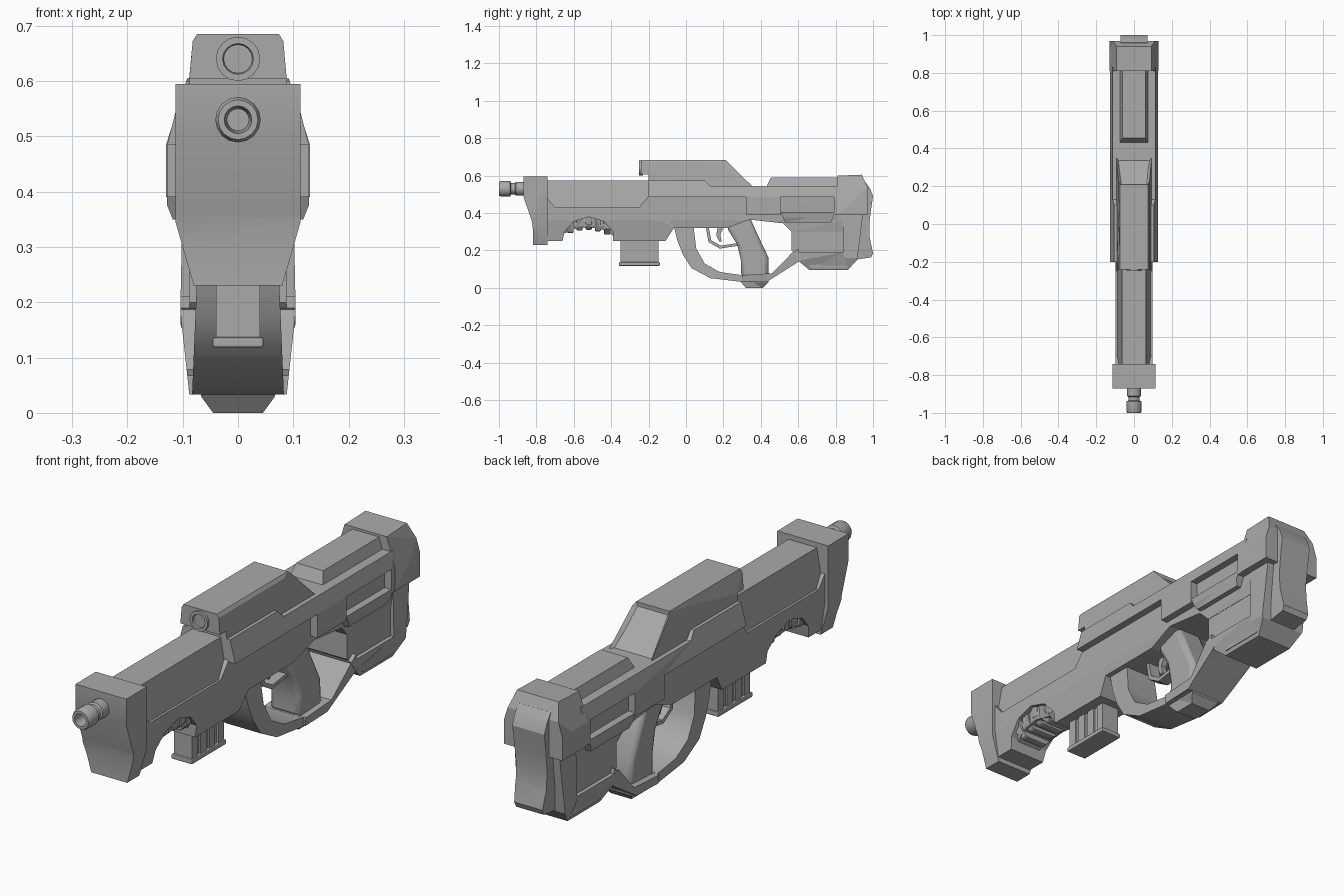
import bpy, bmesh, math
from mathutils import Vector

grey = bpy.data.materials.new("gunmetal_grey")
grey.diffuse_color = (0.40, 0.40, 0.40, 1)


def finish(name, bm, smooth=0, bevel=0):
    me = bpy.data.meshes.new(name)
    bmesh.ops.recalc_face_normals(bm, faces=bm.faces)
    bm.to_mesh(me)
    bm.free()
    me.materials.append(grey)
    ob = bpy.data.objects.new(name, me)
    bpy.context.collection.objects.link(ob)
    if bevel:
        m = ob.modifiers.new("bevel", 'BEVEL')
        m.width, m.segments, m.limit_method = bevel, 2, 'ANGLE'
        m.angle_limit = math.radians(40)
    if smooth:
        bpy.ops.object.select_all(action='DESELECT')
        ob.select_set(True)
        bpy.context.view_layer.objects.active = ob
        bpy.ops.object.shade_smooth_by_angle(angle=math.radians(smooth))
    return ob


def width_at(z, widths):
    """Half width at height z, interpolated between (z, w) stops."""
    if z <= widths[0][0]:
        return widths[0][1]
    for (z0, w0), (z1, w1) in zip(widths, widths[1:]):
        if z <= z1:
            return w0 + (w1 - w0) * (z - z0) / (z1 - z0)
    return widths[-1][1]


def slab(name, outline, widths, smooth=0, bevel=0, inset=None):
    """Side outline (y, z) extruded across x, its width following height."""
    if not isinstance(widths, list):
        widths = [(0, widths)]
    bm = bmesh.new()
    face = bm.faces.new([bm.verts.new((-1, y, z)) for y, z in outline])
    ext = bmesh.ops.extrude_face_region(bm, geom=[face])
    for v in ext["geom"]:
        if isinstance(v, bmesh.types.BMVert):
            v.co.x = 1
    bmesh.ops.recalc_face_normals(bm, faces=bm.faces)
    bmesh.ops.triangulate(bm, faces=bm.faces[:])
    for z, _ in widths:
        bmesh.ops.bisect_plane(bm, geom=bm.verts[:] + bm.edges[:] + bm.faces[:], dist=1e-5,
                               plane_co=(0, 0, z), plane_no=(0, 0, 1))
    for v in bm.verts:
        v.co.x = math.copysign(width_at(v.co.z, widths), v.co.x)
    bmesh.ops.dissolve_limit(bm, angle_limit=math.radians(0.5), verts=bm.verts[:], edges=bm.edges[:])
    if inset:
        bm.normal_update()
        d = Vector(inset).normalized()
        picked = [f for f in bm.faces if f.normal.dot(d) > 0.95]
        bmesh.ops.inset_region(bm, faces=picked, thickness=0.014, depth=-0.012)
    return finish(name, bm, smooth, bevel)


def box(name, y0, y1, z0, z1, w, x=0, bevel=0):
    ob = slab(name, [(y0, z0), (y1, z0), (y1, z1), (y0, z1)], w, bevel=bevel)
    ob.location.x = x
    return ob


def lathe(name, profile, z, sides=16):
    """Profile of (y, radius) spun around a lengthwise axis at height z."""
    bm = bmesh.new()
    vs = [bm.verts.new((0, y, z + r)) for y, r in profile]
    es = [bm.edges.new(p) for p in zip(vs, vs[1:])]
    bmesh.ops.spin(bm, geom=vs + es, cent=(0, 0, z), axis=(0, 1, 0),
                   angle=math.tau, steps=sides, use_merge=True)
    bmesh.ops.remove_doubles(bm, verts=bm.verts, dist=1e-5)
    return finish(name, bm, smooth=35)


# Barrel tip with a hollow bore
lathe("muzzle", [(-0.86, 0.037), (-0.91, 0.037), (-0.915, 0.03), (-0.935, 0.03), (-0.94, 0.041),
                 (-0.99, 0.041), (-1.0, 0.036), (-1.0, 0.025), (-0.93, 0.02), (-0.93, 0)], 0.53)

# Front block
slab("front_block", [(-0.87, 0.595), (-0.87, 0.49), (-0.825, 0.36), (-0.817, 0.3), (-0.817, 0.23),
                     (-0.74, 0.23), (-0.74, 0.595)],
     [(0.23, 0.08), (0.345, 0.113), (0.6, 0.113)], smooth=25)

# Long lower body, arched over the fore grip
slab("lower_body", [(-0.75, 0.25), (-0.66, 0.25), (-0.65, 0.3), (-0.6, 0.355), (-0.52, 0.38),
                    (-0.44, 0.355), (-0.39, 0.3), (-0.39, 0.25), (-0.11, 0.25), (-0.065, 0.32),
                    (0.22, 0.32), (0.34, 0.365), (0.52, 0.345), (0.565, 0.3), (0.85, 0.3),
                    (0.85, 0.54), (-0.2, 0.54), (-0.2, 0.49), (-0.25, 0.43), (-0.7, 0.43), (-0.75, 0.49)],
     [(0.25, 0.082), (0.36, 0.098), (0.54, 0.098)])
slab("fore_top", [(-0.75, 0.42), (-0.19, 0.42), (-0.19, 0.575), (-0.75, 0.575)],
     [(0.42, 0.09), (0.575, 0.063)])

# Wide upper housing with the side window notch
slab("upper_housing", [(-0.2, 0.485), (0.32, 0.485), (0.32, 0.39), (0.505, 0.39), (0.505, 0.485),
                       (0.79, 0.485), (0.79, 0.39), (0.83, 0.39), (0.83, 0.545), (0.13, 0.545),
                       (0.1, 0.575), (-0.2, 0.575)],
     [(0.39, 0.128), (0.485, 0.128), (0.575, 0.105)])
slab("side_bulge", [(0.505, 0.405), (0.53, 0.35), (0.775, 0.35), (0.8, 0.405)],
     [(0.35, 0.118), (0.375, 0.128), (0.405, 0.128)])
slab("rear_rail", [(0.43, 0.54), (0.455, 0.59), (0.82, 0.59), (0.82, 0.54)],
     [(0.54, 0.075), (0.59, 0.06)])

# Sight housing, sloped rear screen and front lens
slab("sight", [(-0.24, 0.605), (-0.24, 0.685), (0.21, 0.685), (0.355, 0.543), (-0.2, 0.543), (-0.2, 0.605)],
     [(0.543, 0.094), (0.605, 0.088), (0.672, 0.082), (0.685, 0.074)], inset=(0, 1, 1))
lathe("lens", [(-0.23, 0.04), (-0.25, 0.04), (-0.25, 0.028), (-0.243, 0.026), (-0.243, 0)], 0.64)

# Shoulder stock
slab("butt_cap", [(0.81, 0.39), (0.97, 0.39), (0.97, 0.54), (0.94, 0.605), (0.81, 0.6)],
     [(0.39, 0.13), (0.485, 0.13), (0.605, 0.092)])
slab("butt_pad", [(0.9, 0.15), (0.99, 0.163), (1.0, 0.185), (0.982, 0.27), (0.98, 0.34), (0.988, 0.41),
                  (1.0, 0.49), (0.985, 0.53), (0.96, 0.565), (0.9, 0.54)],
     [(0.15, 0.06), (0.25, 0.068), (0.54, 0.072)], smooth=25)
slab("stock_core", [(0.565, 0.38), (0.565, 0.2), (0.61, 0.15), (0.67, 0.11), (0.86, 0.11), (0.9, 0.16), (0.93, 0.4)],
     0.088)
slab("stock_frame", [(0.565, 0.19), (0.84, 0.19), (0.84, 0.39), (0.945, 0.39), (0.935, 0.3), (0.915, 0.15),
                     (0.865, 0.095), (0.66, 0.095), (0.6, 0.145)],
     [(0.095, 0.08), (0.16, 0.104), (0.2, 0.104), (0.39, 0.1)])

# Large hand guard and the strut joining it to the stock
slab("hand_guard", [(-0.065, 0.33), (-0.045, 0.25), (-0.015, 0.175), (0.03, 0.105), (0.13, 0.052), (0.29, 0.033),
                    (0.44, 0.035), (0.44, 0.07), (0.3, 0.068), (0.18, 0.085), (0.1, 0.13), (0.055, 0.21),
                    (0.04, 0.33)],
     [(0.033, 0.083), (0.2, 0.076), (0.33, 0.07)], smooth=35)
slab("guard_strut", [(0.3, 0.033), (0.44, 0.037), (0.61, 0.145), (0.6, 0.21), (0.565, 0.185), (0.46, 0.078), (0.3, 0.068)],
     [(0.033, 0.088), (0.18, 0.104)])

# Pistol grip with foot
slab("grip", [(0.22, 0.38), (0.34, 0.38), (0.385, 0.28), (0.44, 0.165), (0.443, 0.06), (0.295, 0.06),
              (0.295, 0.14), (0.275, 0.23), (0.225, 0.31)],
     [(0.06, 0.068), (0.38, 0.06)], smooth=35, bevel=0.018)
slab("grip_foot", [(0.29, 0.07), (0.29, 0.035), (0.32, 0), (0.41, 0), (0.44, 0.03), (0.445, 0.07)],
     [(0, 0.045), (0.03, 0.067), (0.07, 0.067)])

# Trigger and its small guard
slab("trigger_guard", [(0.105, 0.33), (0.12, 0.245), (0.18, 0.21), (0.28, 0.225), (0.28, 0.24),
                       (0.185, 0.226), (0.135, 0.255), (0.12, 0.33)], 0.025)
slab("trigger", [(0.17, 0.33), (0.162, 0.28), (0.18, 0.245), (0.19, 0.25), (0.183, 0.285), (0.205, 0.33)], 0.012)

# Ribbed fore grip
slab("fore_grip_core", [(-0.65, 0.29), (-0.6, 0.315), (-0.52, 0.325), (-0.44, 0.31), (-0.39, 0.28),
                        (-0.39, 0.4), (-0.65, 0.4)],
     [(0.28, 0.05), (0.33, 0.075), (0.4, 0.08)])
for i in range(5):
    y = -0.618 + i * 0.049
    z = 0.31 - 2.2 * (y + 0.53) ** 2
    slab(f"fore_grip_rib_{i + 1}", [(y - 0.016, z), (y + 0.016, z), (y + 0.02, 0.4), (y - 0.02, 0.4)],
         [(z, 0.05), (z + 0.03, 0.078), (0.4, 0.088)], bevel=0.006)

# Ribbed magazine
box("magazine", -0.335, -0.155, 0.13, 0.3, 0.033)
for i in range(4):
    y = -0.35 + i * 0.056
    box(f"magazine_rib_{i + 1}", y, y + 0.036, 0.13, 0.3, 0.04)
box("magazine_base", -0.358, -0.14, 0.118, 0.137, 0.046, bevel=0.004)
